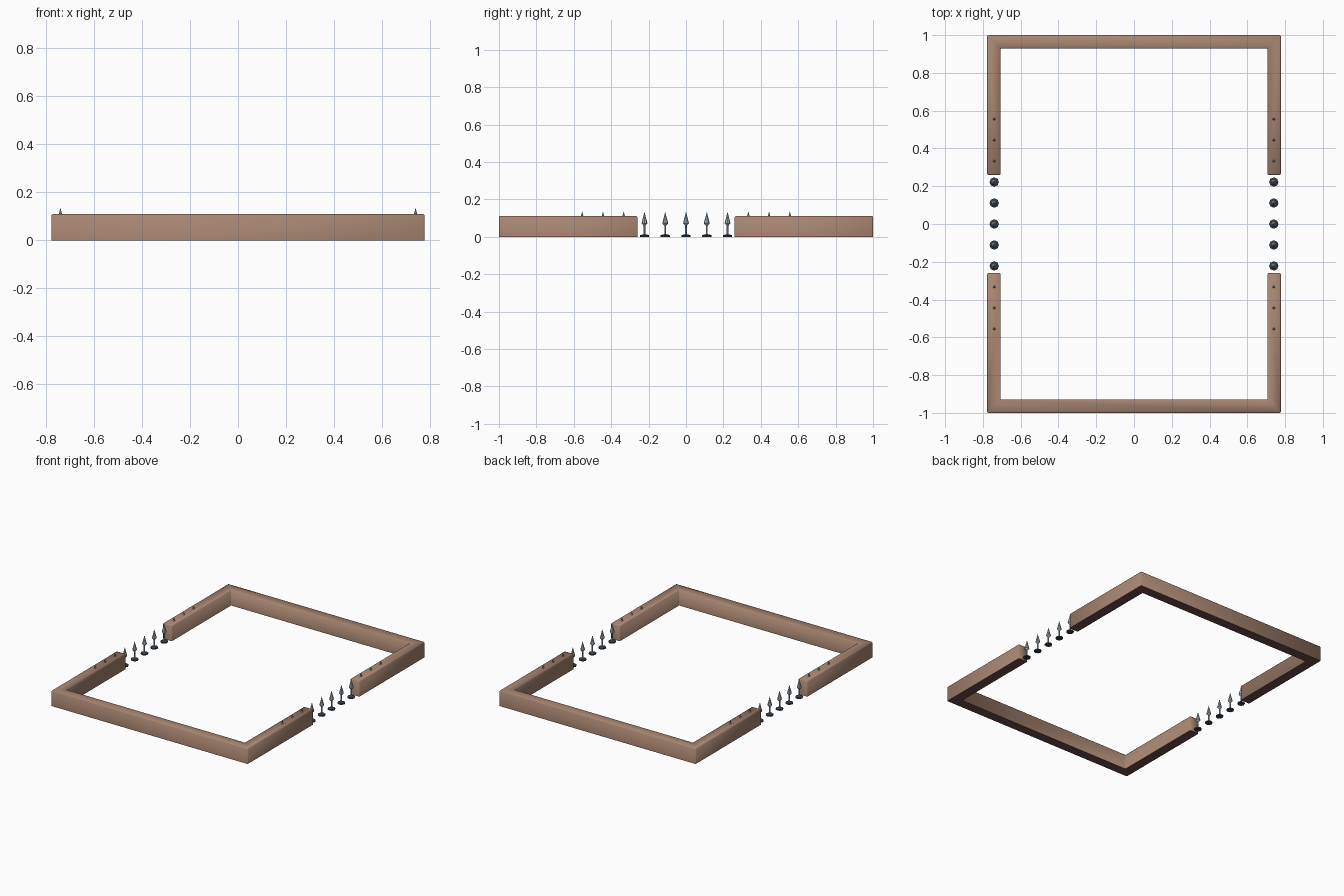
import bpy, bmesh, math

if "Cube" in bpy.data.objects:
    bpy.data.objects.remove(bpy.data.objects["Cube"])


def material(name, rgb):
    m = bpy.data.materials.new(name)
    m.diffuse_color = (*rgb, 1)
    m.use_nodes = True
    m.node_tree.nodes["Principled BSDF"].inputs["Base Color"].default_value = m.diffuse_color
    return m


BROWN = material("brown_wall", (0.39, 0.235, 0.165))
UNDER = material("dark_underside", (0.14, 0.07, 0.065))
STEEL = material("steel_blue", (0.36, 0.45, 0.52))
DARK = material("dark_iron", (0.035, 0.05, 0.07))


def finish(name, bm, mats):
    bmesh.ops.recalc_face_normals(bm, faces=bm.faces)
    me = bpy.data.meshes.new(name)
    bm.to_mesh(me)
    bm.free()
    for m in mats:
        me.materials.append(m)
    ob = bpy.data.objects.new(name, me)
    bpy.context.collection.objects.link(ob)
    return ob


# U-shaped boundary wall at each end, softly shaded edges, dark underside
def wall(name, s):
    outline = [(-.777, .26), (-.777, 1), (.777, 1), (.777, .26),
               (.706, .26), (.706, .93), (-.706, .93), (-.706, .26)]
    bm = bmesh.new()
    face = bm.faces.new([bm.verts.new((x, s * y, 0)) for x, y in outline])
    ext = bmesh.ops.extrude_face_region(bm, geom=[face])
    for v in ext["geom"]:
        if isinstance(v, bmesh.types.BMVert):
            v.co.z = 0.11
    bmesh.ops.recalc_face_normals(bm, faces=bm.faces)
    edges = [e for e in bm.edges if e.verts[0].co.z + e.verts[1].co.z > .05]
    bmesh.ops.bevel(bm, geom=edges, offset=.004, segments=1, affect="EDGES")
    bmesh.ops.recalc_face_normals(bm, faces=bm.faces)
    for f in bm.faces:
        f.smooth = True
        f.material_index = 1 if f.normal.z < -.9 else 0
    ob = finish(name, bm, [BROWN, UNDER])
    bpy.context.view_layer.objects.active = ob
    ob.select_set(True)
    bpy.ops.object.shade_smooth_by_angle(angle=math.radians(60))
    ob.select_set(False)


wall("front_wall", -1)
wall("back_wall", 1)


# Spike: lathed foot, stem and pointed head; head faces are steel
def spike_mesh(sides=8):
    profile = [(.025, 0), (.025, .008), (.014, .012), (.005, .014), (.005, .06),
               (.016, .072), (.008, .102)]
    bm = bmesh.new()
    rings = [[bm.verts.new((r * math.cos(2 * math.pi * i / sides),
                            r * math.sin(2 * math.pi * i / sides), z))
              for i in range(sides)] for r, z in profile]
    tip = bm.verts.new((0, 0, .134))
    bm.faces.new(rings[0][::-1])
    for a, b in zip(rings, rings[1:]):
        for i in range(sides):
            j = (i + 1) % sides
            bm.faces.new((a[i], a[j], b[j], b[i]))
    for i in range(sides):
        bm.faces.new((rings[-1][i], rings[-1][(i + 1) % sides], tip))
    for f in bm.faces:
        f.material_index = 0 if f.calc_center_median().z > .03 else 1
    return bm


# Eleven spikes per side; the outer ones poke out of the wall tops
first = finish("spike", spike_mesh(), [STEEL, DARK])
mesh = first.data
bpy.data.objects.remove(first)
for side, x in (("left", -.74), ("right", .74)):
    for i in range(-5, 6):
        ob = bpy.data.objects.new(f"{side}_spike_{i + 6}", mesh)
        ob.location = (x, i * .111, .002 if abs(i) > 2 else 0)
        bpy.context.collection.objects.link(ob)
